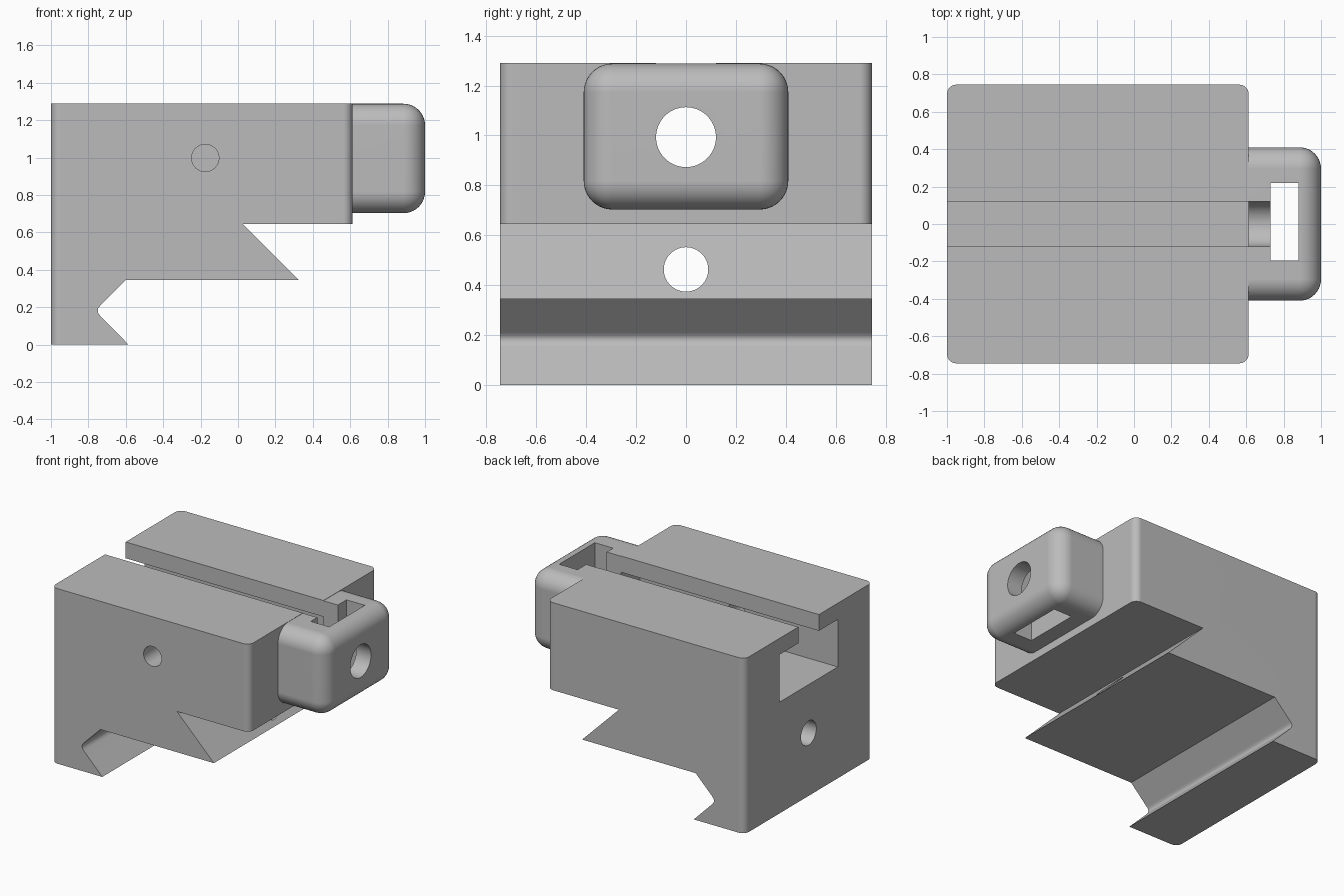
import bpy
import bmesh
import math
from mathutils import Matrix, Vector

cube = bpy.data.objects.get("Cube")
if cube:
    bpy.data.objects.remove(cube, do_unlink=True)

grey = bpy.data.materials.new("plain grey")
grey.use_nodes = True
grey.diffuse_color = (0.5, 0.5, 0.5, 1)
grey.node_tree.nodes["Principled BSDF"].inputs["Base Color"].default_value = (0.5, 0.5, 0.5, 1)


def make_object(name, bm):
    bmesh.ops.recalc_face_normals(bm, faces=bm.faces)
    mesh = bpy.data.meshes.new(name)
    bm.to_mesh(mesh)
    bm.free()
    mesh.materials.append(grey)
    obj = bpy.data.objects.new(name, mesh)
    bpy.context.collection.objects.link(obj)
    return obj


def box_mesh(low, high):
    bm = bmesh.new()
    low, high = Vector(low), Vector(high)
    bmesh.ops.create_cube(bm, size=1)
    bmesh.ops.scale(bm, vec=high - low, verts=bm.verts)
    bmesh.ops.translate(bm, vec=(low + high) / 2, verts=bm.verts)
    return bm


def cylinder_mesh(start, end, radius):
    bm = bmesh.new()
    start, end = Vector(start), Vector(end)
    turn = (end - start).to_track_quat('Z', 'Y').to_matrix().to_4x4()
    bmesh.ops.create_cone(bm, cap_ends=True, segments=64, radius1=radius, radius2=radius,
                          depth=(end - start).length,
                          matrix=Matrix.Translation((start + end) / 2) @ turn)
    return bm


def round_edges(bm, edges, radius, segments):
    bmesh.ops.bevel(bm, geom=edges, offset=radius, offset_type='OFFSET',
                    segments=segments, profile=0.5, affect='EDGES')


def select_only(obj):
    bpy.ops.object.select_all(action='DESELECT')
    obj.select_set(True)
    bpy.context.view_layer.objects.active = obj


def cut(obj, bm):
    cutter = make_object("cutter", bm)
    cutter.hide_render = True
    mod = obj.modifiers.new("cut", 'BOOLEAN')
    mod.operation = 'DIFFERENCE'
    mod.solver = 'EXACT'
    mod.object = cutter
    select_only(obj)
    bpy.ops.object.modifier_apply(modifier=mod.name)
    bpy.data.objects.remove(cutter, do_unlink=True)


def finish(obj):
    select_only(obj)
    bpy.ops.object.shade_smooth_by_angle(angle=math.radians(30))
    mod = obj.modifiers.new("even shading", 'WEIGHTED_NORMAL')
    mod.keep_sharp = True


LEFT, JOIN, SIDE, TOP = -1.0, 0.613, 0.745, 1.29
HOLE_Z = 0.993

# Body: dovetail profile drawn in x and z, extruded along y
profile = [(LEFT, 0), (-0.585, 0), (-0.735, 0.152), (-0.747, 0.168), (-0.75, 0.182),
           (-0.747, 0.196), (-0.735, 0.21), (-0.6, 0.345), (0.325, 0.345),
           (0.025, 0.645), (JOIN, 0.645), (JOIN, TOP), (LEFT, TOP)]
bm = bmesh.new()
face = bm.faces.new([bm.verts.new((x, -SIDE, z)) for x, z in profile])
extruded = bmesh.ops.extrude_face_region(bm, geom=[face])
bmesh.ops.translate(bm, vec=(0, 2 * SIDE, 0),
                    verts=[v for v in extruded["geom"] if isinstance(v, bmesh.types.BMVert)])
bmesh.ops.recalc_face_normals(bm, faces=bm.faces)
upright = [e for e in bm.edges
           if abs((e.verts[0].co - e.verts[1].co).normalized().z) > 0.99]
round_edges(bm, upright, 0.05, 8)
body = make_object("mount_body", bm)

# Square channel, top slot, long bolt hole and side pin hole
cut(body, box_mesh((-1.2, -0.34, 0.82), (0.8, 0.34, 1.17)))
cut(body, box_mesh((-1.2, -0.12, 1.0), (0.8, 0.12, 1.5)))
cut(body, cylinder_mesh((-1.2, 0, 0.463), (0.8, 0, 0.463), 0.089))
cut(body, cylinder_mesh((-0.175, -1, 0.998), (-0.175, -0.2, 0.998), 0.073))
finish(body)

# End block: rounded everywhere except where it meets the body
bm = box_mesh((JOIN, -0.41, 0.703), (1.0, 0.41, TOP - 0.002))
free = [e for e in bm.edges if any(v.co.x > 0.9 for v in e.verts)]
round_edges(bm, free, 0.115, 10)
end_block = make_object("end_block", bm)

# Nut pocket, screw hole and the open slot above the hole
cut(end_block, box_mesh((0.73, -0.195, 0.5), (0.88, 0.22, 1.5)))
cut(end_block, cylinder_mesh((0.4, 0, HOLE_Z), (1.2, 0, HOLE_Z), 0.12))
cut(end_block, box_mesh((0.4, -0.1195, HOLE_Z), (0.75, 0.1195, 1.5)))
finish(end_block)
